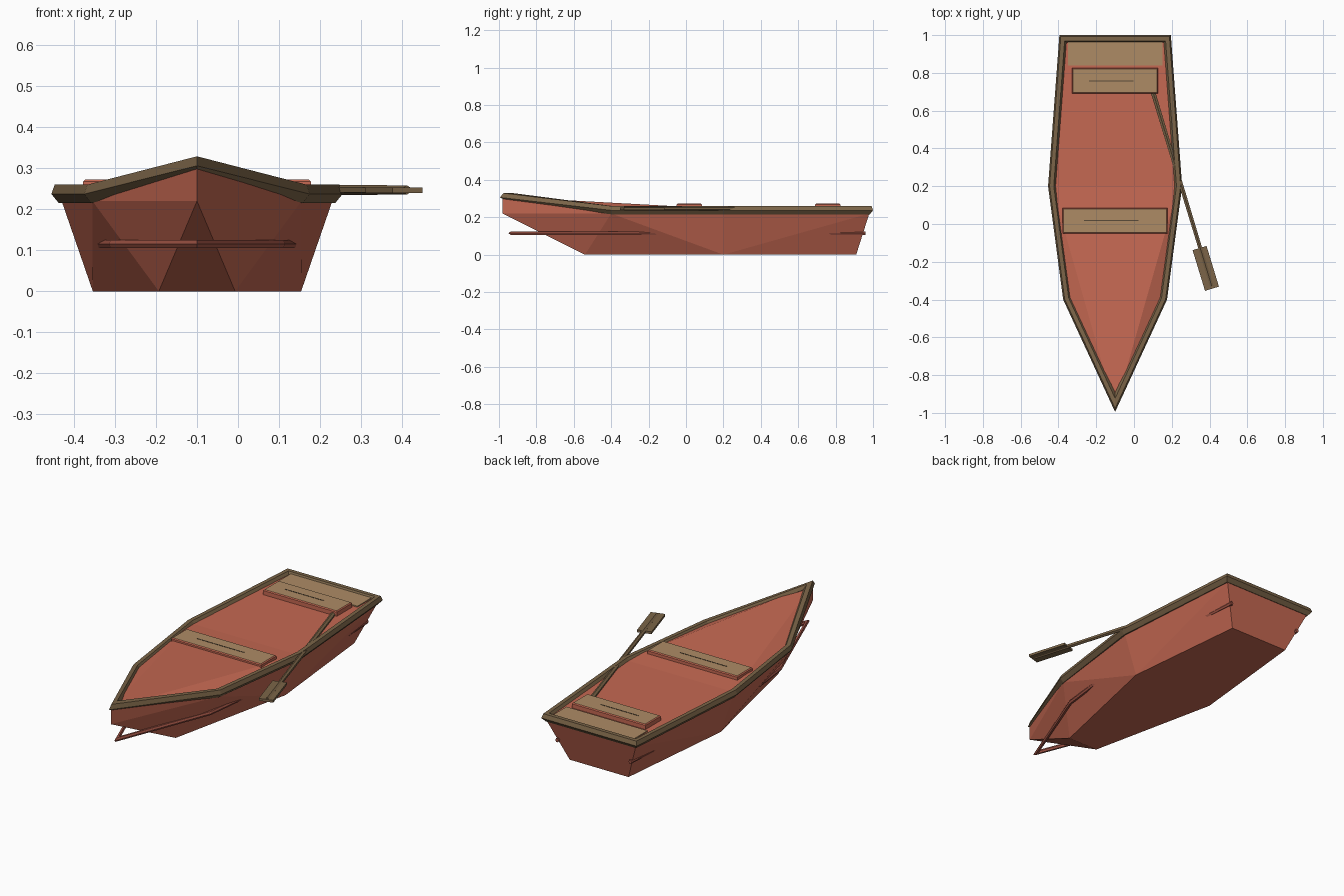
import bpy, bmesh
from math import radians
from mathutils import Vector, Matrix

if "Cube" in bpy.data.objects:
    bpy.data.objects.remove(bpy.data.objects["Cube"])

CX = -0.1  # centre line of the boat


def mat(name, rgb):
    m = bpy.data.materials.new(name)
    m.diffuse_color = (*rgb, 1)
    m.use_nodes = True
    m.node_tree.nodes["Principled BSDF"].inputs["Base Color"].default_value = m.diffuse_color
    return m


RED = mat("red_paint", (0.56, 0.14, 0.085))
BAND = mat("band_red", (0.36, 0.09, 0.06))
TAN = mat("light_wood", (0.42, 0.26, 0.13))
WOOD = mat("dark_wood", (0.2, 0.13, 0.065))
DARK = mat("groove_wood", (0.1, 0.07, 0.04))


def finish(bm, name, *mats):
    bmesh.ops.recalc_face_normals(bm, faces=bm.faces)
    me = bpy.data.meshes.new(name)
    bm.to_mesh(me)
    bm.free()
    for m in mats:
        me.materials.append(m)
    ob = bpy.data.objects.new(name, me)
    bpy.context.collection.objects.link(ob)
    return ob


def half_mesh(name, verts, faces, m):
    """Build the +x half, then mirror and weld on the centre line."""
    bm = bmesh.new()
    vs = [bm.verts.new(v) for v in verts]
    for f in faces:
        bm.faces.new([vs[i] for i in f])
    bmesh.ops.mirror(bm, geom=bm.verts[:] + bm.edges[:] + bm.faces[:],
                     axis='X', merge_dist=0.0005)
    bmesh.ops.remove_doubles(bm, verts=bm.verts, dist=0.0005)
    ob = finish(bm, name, m)
    ob.location.x = CX
    return ob


def sweep(name, path, profile, m, closed):
    """Mitred sweep; profile points are (inward offset, height)."""
    bm = bmesh.new()
    pts = [Vector(p) for p in path]
    n, k = len(pts), len(profile)
    rings = []
    for i, p in enumerate(pts):
        a = pts[i - 1] if i or closed else None
        b = pts[(i + 1) % n] if i < n - 1 or closed else None
        d1 = (p - a).xy.normalized() if a else None
        d2 = (b - p).xy.normalized() if b else d1
        d1 = d1 or d2
        n1, n2 = Vector((-d1.y, d1.x)), Vector((-d2.y, d2.x))
        mit = (n1 + n2) / (1 + n1.dot(n2))
        rings.append([bm.verts.new((p.x + mit.x * o, p.y + mit.y * o, p.z + h))
                      for o, h in profile])
    for i in range(n if closed else n - 1):
        r, s = rings[i], rings[(i + 1) % n]
        for j in range(k):
            bm.faces.new((r[j], s[j], s[(j + 1) % k], r[(j + 1) % k]))
    if not closed:
        bm.faces.new(rings[0])
        bm.faces.new(rings[-1])
    ob = finish(bm, name, m)
    ob.location.x = CX
    return ob


def box(name, size, loc, mats, rot=0, bevel=0):
    """Box whose top face takes the second material."""
    bm = bmesh.new()
    bmesh.ops.create_cube(bm, size=1, matrix=Matrix.Diagonal((*size, 1)))
    if bevel:
        top = [e for e in bm.edges if all(v.co.z > 0 for v in e.verts)]
        bmesh.ops.bevel(bm, geom=top, offset=bevel, segments=1, affect='EDGES')
    bm.normal_update()
    for f in bm.faces:
        f.material_index = int(len(mats) > 1 and f.normal.z > 0.9)
    ob = finish(bm, name, *mats)
    ob.location = loc
    ob.rotation_euler.z = rot
    return ob


# Hull: flat bottom, flared triangular side facets, sheer strip and transom
half_mesh("hull", [
    (0, -0.98, 0.22), (0.255, -0.4, 0.22), (0.33, 0.2, 0.22), (0.275, 0.98, 0.22), (0, 0.98, 0.22),
    (0, -0.54, 0), (0.093, -0.54, 0), (0.254, 0.2, 0), (0.182, 0.91, 0), (0, 0.91, 0),
    (0, -0.98, 0.31), (0.258, -0.4, 0.24), (0.335, 0.2, 0.245), (0.278, 0.985, 0.245),
    (0, 0.985, 0.245), (0, 0.2, 0.245)],
    [(0, 5, 6), (0, 6, 1), (1, 6, 7), (1, 7, 2), (2, 7, 3), (7, 8, 3), (3, 8, 9, 4),
     (5, 9, 8, 7, 6), (0, 1, 11, 10), (1, 2, 12, 11), (2, 3, 13, 12), (3, 4, 14, 13),
     (10, 11, 12), (10, 12, 15), (15, 12, 13, 14)], RED)

# Gunwale: mitred rail running around the whole rim
rim = [(0, -0.995, 0.069), (0.275, -0.4, 0), (0.355, 0.2, 0), (0.295, 1.0, 0)]
outline = rim + [(-x, y, z) for x, y, z in rim[:0:-1]]
sweep("gunwale", outline,
      [(0, 0.237), (0.008, 0.26), (0.03, 0.26), (0.043, 0.24), (0.036, 0.217), (0.018, 0.215)],
      WOOD, True)

# Rub band: thin strip that emerges at the bow and at the stern corners
band = [(0, -0.95, 0.115), (0.215, -0.4, 0.115), (0.287, 0.2, 0.115), (0.236, 0.96, 0.115)]
band = [(-x, y, z) for x, y, z in band[:0:-1]] + band
sweep("rub_band", band,
      [(0, 0), (0.005, 0.01), (0.015, 0.01), (0.02, 0), (0.015, -0.01), (0.005, -0.01)],
      BAND, False)

# Seats with a groove along each, plus the stern panel
for name, w, y in (("middle_seat", 0.555, 0.018), ("rear_seat", 0.455, 0.758)):
    box(name, (w, 0.135, 0.04), (CX, y, 0.253), (RED, TAN), bevel=0.005)
    box(name + "_groove", (w * 0.52, 0.005, 0.002), (CX - 0.02, y, 0.2735), (DARK,))
box("stern_panel", (0.5, 0.14, 0.02), (CX, 0.91, 0.241), (TAN,))

# Oar: six-sided shaft and flat blade
start, end = Vector((0.1, 0.7, 0.247)), Vector((0.412, -0.33, 0.247))
d = end - start
bm = bmesh.new()
bmesh.ops.create_cone(bm, cap_ends=True, segments=6, radius1=0.014, radius2=0.011,
                      depth=d.length)
shaft = finish(bm, "oar_shaft", WOOD)
shaft.location = (start + end) / 2
shaft.rotation_euler = d.to_track_quat('Z', 'Y').to_euler()
box("oar_blade", (0.077, 0.225, 0.013), (0.38, -0.235, 0.246), (WOOD,), rot=radians(17))
